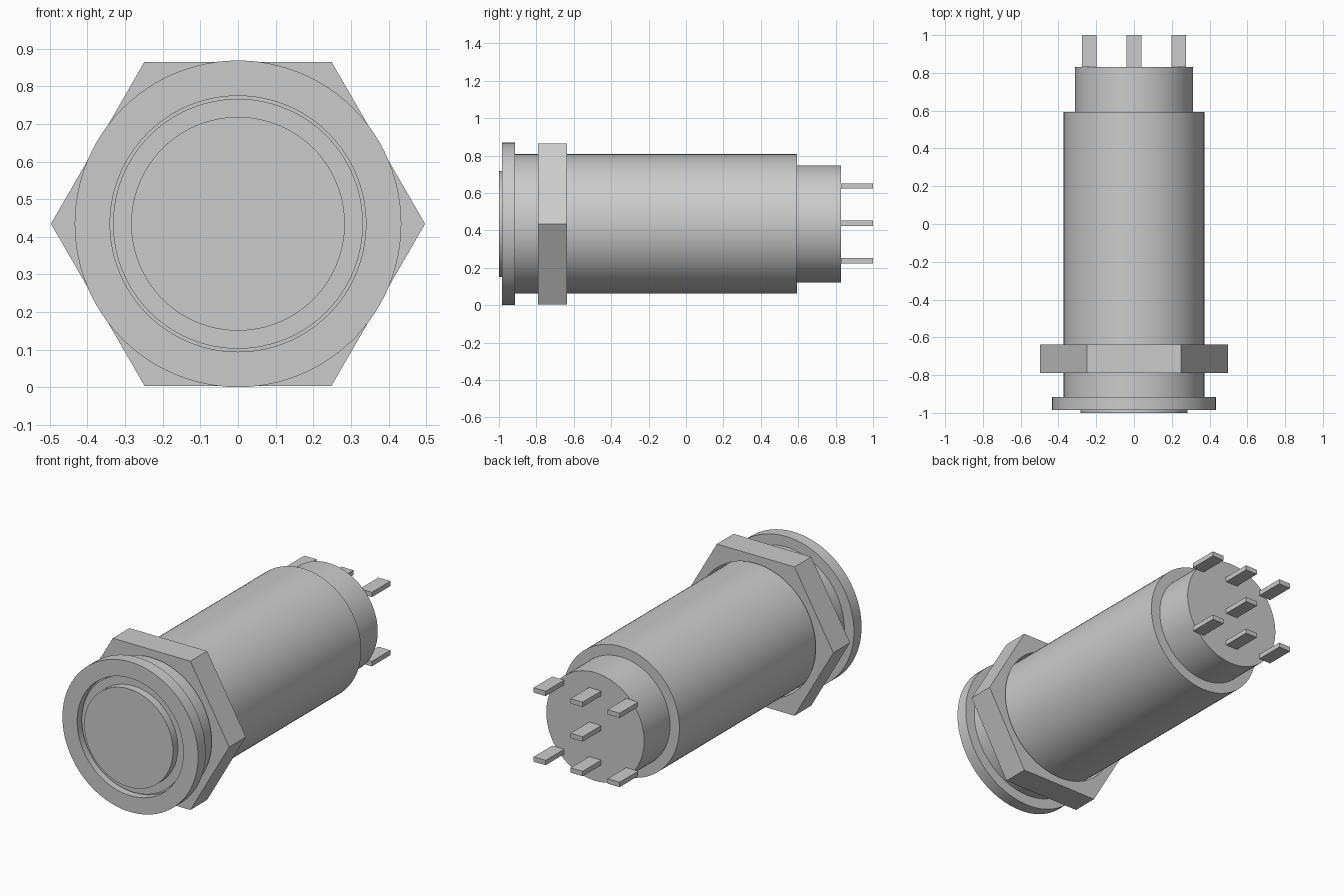
import bpy, bmesh, math
from mathutils import Matrix

if "Cube" in bpy.data.objects:
    bpy.data.objects.remove(bpy.data.objects["Cube"])

CZ = 0.4345   # height of the long axis
SEG = 96

grey = bpy.data.materials.new("light_grey")
grey.diffuse_color = (0.6, 0.6, 0.6, 1)
grey.use_nodes = True
grey.node_tree.nodes["Principled BSDF"].inputs["Base Color"].default_value = grey.diffuse_color


def finish(name, bm, smooth=True):
    bmesh.ops.remove_doubles(bm, verts=bm.verts, dist=1e-5)
    bmesh.ops.recalc_face_normals(bm, faces=bm.faces)
    me = bpy.data.meshes.new(name)
    bm.to_mesh(me)
    bm.free()
    me.materials.append(grey)
    ob = bpy.data.objects.new(name, me)
    bpy.context.collection.objects.link(ob)
    if smooth:
        bpy.ops.object.select_all(action='DESELECT')
        bpy.context.view_layer.objects.active = ob
        ob.select_set(True)
        bpy.ops.object.shade_smooth_by_angle(angle=math.radians(30))
    return ob


def lathe(name, profile):
    """Revolve (radius, y) points around the long axis."""
    bm = bmesh.new()
    vs = [bm.verts.new((r, y, CZ)) for r, y in profile]
    es = [bm.edges.new(p) for p in zip(vs, vs[1:])]
    bmesh.ops.spin(bm, geom=vs + es, cent=(0, 0, CZ), axis=(0, 1, 0),
                   angle=math.tau, steps=SEG, use_duplicate=False)
    return finish(name, bm)


# Housing: bored front flange, barrel and stepped rear
lathe("housing", [
    (0, -0.94), (0.34, -0.94), (0.34, -0.985), (0.434, -0.985),
    (0.434, -0.915), (0.373, -0.915), (0.373, 0.593),
    (0.313, 0.593), (0.313, 0.83), (0, 0.83)])

# Push button with its surrounding collar
lathe("button", [
    (0, -1.0), (0.284, -1.0), (0.284, -0.955),
    (0.332, -0.955), (0.332, -0.94)])

# Hexagonal nut with a slightly loose round hole
Y0, Y1, HEX, HOLE = -0.79, -0.637, 0.497, 0.384
bm = bmesh.new()
rings = []
for y in (Y0, Y1):
    outer, inner = [], []
    for i in range(SEG):
        a = math.tau * i / SEG
        local = a % (math.pi / 3) - math.pi / 6
        r = HEX * math.cos(math.pi / 6) / math.cos(local)
        for ring, rad in ((outer, r), (inner, HOLE)):
            ring.append(bm.verts.new((rad * math.cos(a), y, CZ + rad * math.sin(a))))
    rings.append((outer, inner))
(o0, i0), (o1, i1) = rings
for p, q in ((o0, o1), (o1, i1), (i1, i0), (i0, o0)):
    for k in range(SEG):
        n = (k + 1) % SEG
        bm.faces.new((p[k], p[n], q[n], q[k]))
finish("hex_nut", bm)

# Seven flat terminal pins
for x, z in [(0, 0)] + [(x, z) for x in (-0.237, 0, 0.237) for z in (-0.2, 0.2)]:
    bm = bmesh.new()
    bmesh.ops.create_cube(bm, size=1, matrix=Matrix.Translation((x, 0.915, CZ + 0.003 + z))
                          @ Matrix.Diagonal((0.077, 0.17, 0.028, 1)))
    finish("terminal_pin", bm, smooth=False)
